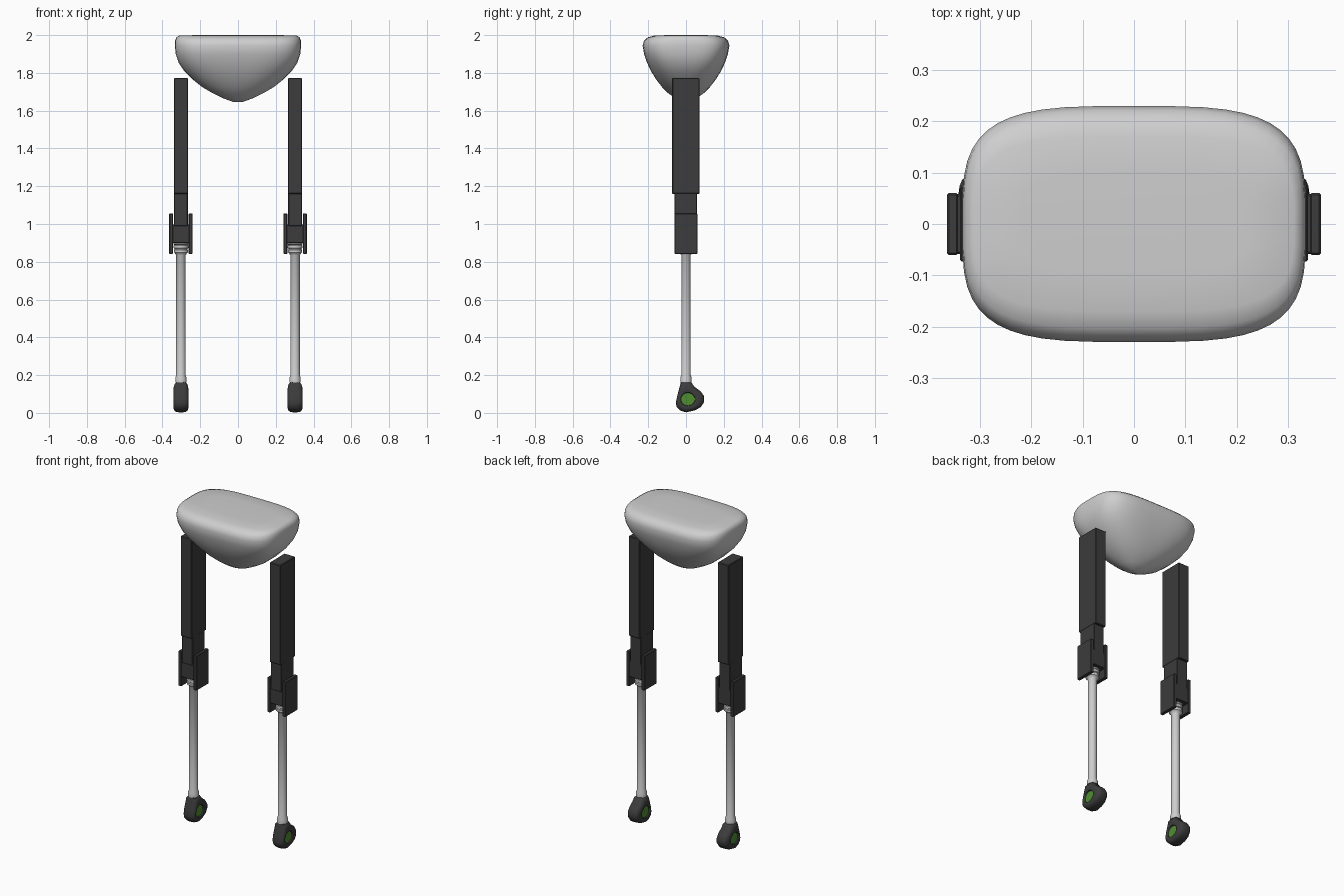
import bpy, bmesh, math

if "Cube" in bpy.data.objects:
    bpy.data.objects.remove(bpy.data.objects["Cube"])

def material(name, rgb):
    m = bpy.data.materials.new(name)
    m.diffuse_color = (*rgb, 1)
    m.use_nodes = True
    m.node_tree.nodes["Principled BSDF"].inputs["Base Color"].default_value = m.diffuse_color
    return m

LIGHT = material("light grey", (0.62, 0.62, 0.62))
DARK = material("charcoal", (0.045, 0.045, 0.045))
GREEN = material("green", (0.08, 0.27, 0.03))

def finish(name, bm, mats, smooth=None):
    bmesh.ops.recalc_face_normals(bm, faces=bm.faces)
    me = bpy.data.meshes.new(name)
    bm.to_mesh(me)
    bm.free()
    ob = bpy.data.objects.new(name, me)
    bpy.context.collection.objects.link(ob)
    for m in mats:
        me.materials.append(m)
    if smooth:
        bpy.ops.object.select_all(action='DESELECT')
        bpy.context.view_layer.objects.active = ob
        ob.select_set(True)
        bpy.ops.object.shade_smooth_by_angle(angle=math.radians(smooth))
    return ob

def loft(bm, rings):
    """Skin closed rings of equal size and cap both ends; returns the caps."""
    vs = [[bm.verts.new(p) for p in r] for r in rings]
    n = len(vs[0])
    for a, b in zip(vs, vs[1:]):
        for i in range(n):
            bm.faces.new((a[i], a[(i + 1) % n], b[(i + 1) % n], b[i]))
    return bm.faces.new(vs[0]), bm.faces.new(vs[-1])

def box(name, x0, x1, y0, y1, z0, z1, bevel=0.003):
    bm = bmesh.new()
    loft(bm, [[(x0, y0, z), (x1, y0, z), (x1, y1, z), (x0, y1, z)] for z in (z0, z1)])
    ob = finish(name, bm, [DARK])
    b = ob.modifiers.new("bevel", 'BEVEL')
    b.width, b.segments = bevel, 1
    return ob

def superellipse(a, b, z, p, n=48):
    pts = []
    for i in range(n):
        t = 2 * math.pi * (i + 0.5) / n
        c, s = math.cos(t), math.sin(t)
        pts.append((a * math.copysign(abs(c) ** (2 / p), c),
                    b * math.copysign(abs(s) ** (2 / p), s), z))
    return pts

# hip body: flat-topped rounded bowl (half x, half y, z, squareness)
bowl = [(0.025, 0.018, 1.646, 2), (0.085, 0.06, 1.668, 2.1), (0.135, 0.095, 1.693, 2.2),
        (0.19, 0.127, 1.725, 2.4), (0.24, 0.158, 1.765, 2.6), (0.285, 0.186, 1.81, 2.9),
        (0.315, 0.207, 1.855, 3.2), (0.33, 0.222, 1.90, 3.5), (0.335, 0.23, 1.945, 3.6),
        (0.333, 0.222, 1.972, 3.6), (0.327, 0.203, 1.988, 3.6), (0.312, 0.17, 1.997, 3.6),
        (0.22, 0.10, 2.0, 3.4)]
bm = bmesh.new()
loft(bm, [superellipse(*r) for r in bowl])
finish("hip_body", bm, [LIGHT], 60)

# foot side outline (y, z) and centre of the recessed pad
outline = [(-0.027, 0.163), (0.0, 0.165), (0.027, 0.163), (0.045, 0.138), (0.078, 0.114),
           (0.096, 0.088), (0.096, 0.058), (0.078, 0.03), (0.045, 0.013), (0.0, 0.003),
           (-0.03, 0.012), (-0.05, 0.032), (-0.054, 0.055), (-0.046, 0.09), (-0.036, 0.13)]
pad = (0.01, 0.072)

def foot_ring(cx, x, t):
    """Blend from the outline (t=0) to the pad opening (t=1)."""
    ring = []
    for y, z in outline:
        dy, dz = y - pad[0], z - pad[1]
        k = 0.037 / math.hypot(dy, dz)
        hy, hz = pad[0] + dy * k, pad[1] + dz * k * 0.92
        ring.append((cx + x, y + (hy - y) * t, z + (hz - z) * t))
    return ring

for side, cx in (("left", -0.302), ("right", 0.302)):
    # thigh and its narrower knee tongue
    box(f"{side}_thigh", cx - 0.037, cx + 0.037, -0.073, 0.072, 1.16, 1.772)
    box(f"{side}_knee_tongue", cx - 0.036, cx + 0.036, -0.062, 0.058, 0.99, 1.165)

    # knee fork: two cheeks around a central block
    for label, s in (("inner", -1), ("outer", 1)):
        xs = sorted((cx + s * 0.041, cx + s * 0.062))
        box(f"{side}_{label}_fork_cheek", *xs, -0.06, 0.06, 0.842, 1.056)
    box(f"{side}_fork_block", cx - 0.045, cx + 0.045, -0.058, 0.058, 0.9, 0.998)

    # shin rod with ringed collar and flared ankle
    shin = [(0.03, 0.16), (0.03, 0.185), (0.025, 0.2), (0.025, 0.835), (0.032, 0.845),
            (0.038, 0.85), (0.038, 0.862), (0.034, 0.865), (0.034, 0.87), (0.039, 0.873),
            (0.039, 0.886), (0.035, 0.889), (0.04, 0.893), (0.04, 0.902)]
    bm = bmesh.new()
    loft(bm, [[(cx + r * math.cos(i * math.pi / 12), r * math.sin(i * math.pi / 12), z)
               for i in range(24)] for r, z in shin])
    finish(f"{side}_shin_rod", bm, [LIGHT], 35)

    # foot: rounded hoof with a recessed green pad on both sides
    half = [(0.012, 0.0), (0.024, 0.06), (0.033, 0.2), (0.038, 0.45), (0.04, 0.75),
            (0.037, 0.95), (0.03, 1.0)]
    rings = [foot_ring(cx, -x, t) for x, t in reversed(half)]
    rings += [foot_ring(cx, x, t) for x, t in half]
    bm = bmesh.new()
    for cap in loft(bm, rings):
        cap.material_index = 1
    finish(f"{side}_foot", bm, [DARK, GREEN], 50)
